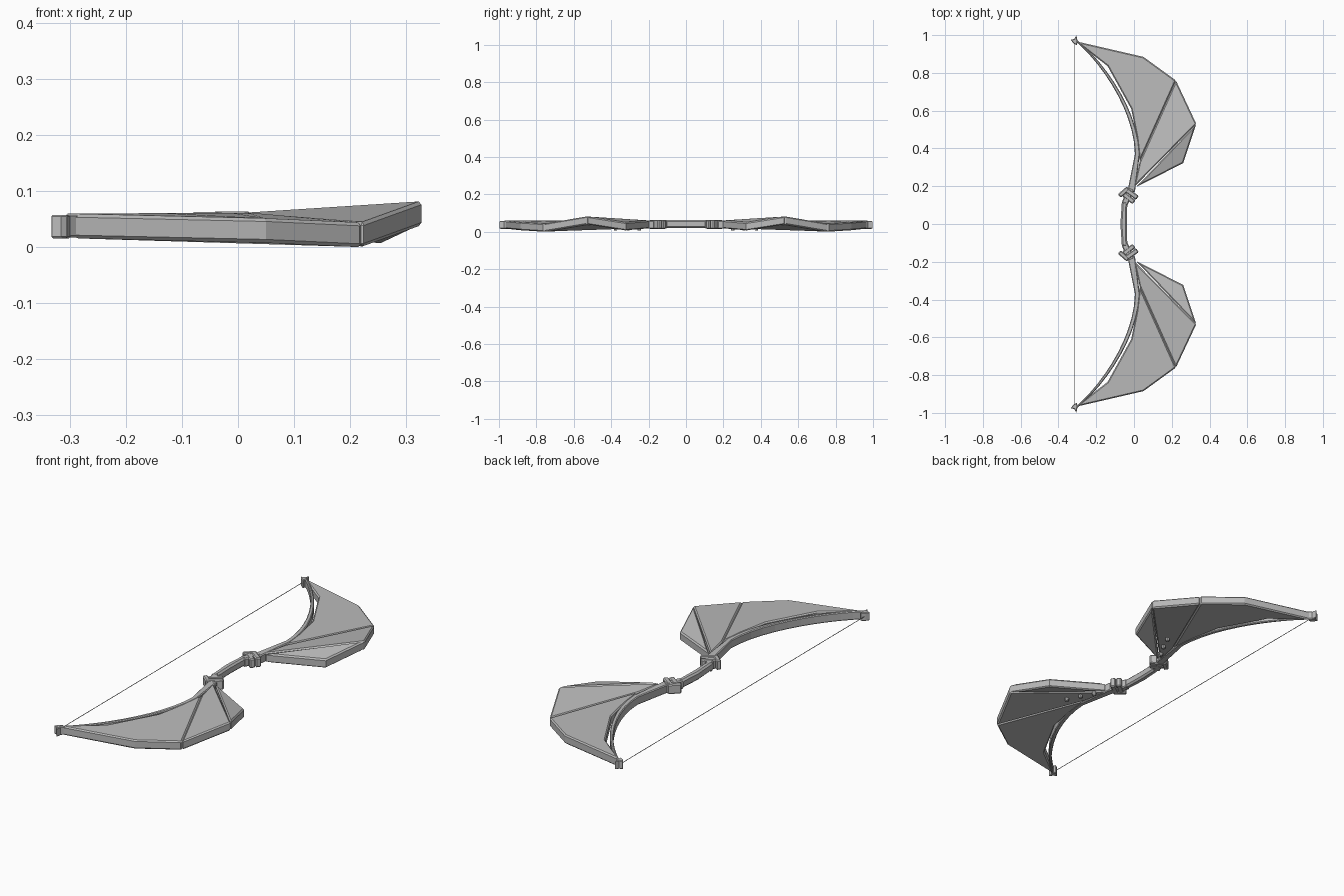
import bpy, bmesh, math
from mathutils import Vector, Matrix
from mathutils.geometry import interpolate_bezier

cube = bpy.data.objects.get("Cube")
if cube:
    bpy.data.objects.remove(cube, do_unlink=True)

grey = bpy.data.materials.new("plain_grey")
grey.use_nodes = True
colour = (0.5, 0.5, 0.5, 1)
grey.diffuse_color = colour
grey.node_tree.nodes["Principled BSDF"].inputs["Base Color"].default_value = colour

THICK = 0.044


def finish(name, bm, bevel=0.0, mirror=True):
    bmesh.ops.recalc_face_normals(bm, faces=bm.faces)
    mesh = bpy.data.meshes.new(name)
    bm.to_mesh(mesh)
    bm.free()
    mesh.materials.append(grey)
    obj = bpy.data.objects.new(name, mesh)
    bpy.context.collection.objects.link(obj)
    if bevel:
        mod = obj.modifiers.new("chamfer", "BEVEL")
        mod.width = bevel
        mod.segments = 1
        mod.limit_method = "ANGLE"
        mod.angle_limit = math.radians(60)
        mod.use_clamp_overlap = False
    if mirror:
        mod = obj.modifiers.new("other_half", "MIRROR")
        mod.use_axis = (False, True, False)
        mod.use_mirror_merge = False
    return obj


def slab(name, outline, thick=THICK, bevel=0.006, mirror=True):
    """Closed plate below an outline of (x, y, top z) points."""
    bm = bmesh.new()
    top = [bm.verts.new(p) for p in outline]
    low = [bm.verts.new((p[0], p[1], p[2] - thick)) for p in outline]
    bm.faces.new(top)
    bm.faces.new(low[::-1])
    for i in range(len(top)):
        j = (i + 1) % len(top)
        bm.faces.new((top[i], low[i], low[j], top[j]))
    return finish(name, bm, bevel, mirror)


def bar(name, start, end, width, thick, top):
    """Straight block lying between two points in plan."""
    a, b = Vector(start), Vector(end)
    side = (b - a).normalized().orthogonal() * width / 2
    pts = [a + side, b + side, b - side, a - side]
    return slab(name, [(p.x, p.y, top) for p in pts], thick, 0.005)


# Wing membrane: three folded panels meeting at a valley and a ridge
tip = (-0.31, 0.968, 0.06)
valley = (0.222, 0.76, 0.044)
ridge = (0.33, 0.53, 0.083)
root = (0.0, 0.195, 0.061)
fork = (0.03, 0.33, 0.061)
slab("wing_long_panel", [tip, (0.05, 0.885, 0.052), valley, fork,
                         (0.015, 0.46, 0.061), (-0.015, 0.61, 0.061),
                         (-0.14, 0.836, 0.061)])
slab("wing_middle_panel", [valley, ridge, root, fork])
slab("wing_root_panel", [ridge, (0.26, 0.322, 0.05), (0.01, 0.195, 0.061)])

# Curved limb: crescent that thickens towards the grip
inner = interpolate_bezier(Vector((-0.31, 0.968)), Vector((-0.17, 0.85)),
                           Vector((0.0, 0.60)), Vector((0.005, 0.37)), 12)
outer = []
for i, p in enumerate(inner):
    t = i / 11
    d = (inner[min(i + 1, 11)] - inner[max(i - 1, 0)]).normalized()
    outer.append(p + Vector((-d.y, d.x)) * (0.010 + 0.016 * t))
loop = inner + [Vector((-0.035, 0.17)), Vector((0.005, 0.17))] + outer[::-1]
slab("bow_limb", [(p.x, p.y, 0.060) for p in loop], 0.043, 0.004)

# Grip, slightly bowed
slab("grip", [(-0.035, -0.12, 0.062), (-0.038, 0, 0.062), (-0.035, 0.12, 0.062),
              (-0.064, 0.12, 0.062), (-0.072, 0, 0.062), (-0.064, -0.12, 0.062)],
     0.042, 0.008, False)

# Crossed bindings between grip and limb
bar("binding_core", (-0.05, 0.105), (-0.015, 0.19), 0.034, 0.044, 0.061)
bar("binding_inner_wrap", (-0.078, 0.148), (-0.03, 0.19), 0.024, 0.048, 0.063)
bar("binding_cross_wrap", (-0.04, 0.18), (0.018, 0.138), 0.026, 0.048, 0.064)
bar("binding_lower_wrap", (-0.055, 0.158), (0.0, 0.115), 0.026, 0.046, 0.062)

# Flared nock at the limb tip
slab("limb_nock", [(x, y, 0.058) for x, y in
                   ((-0.335, 0.975), (-0.316, 0.98), (-0.305, 1.0),
                    (-0.299, 0.968), (-0.302, 0.945), (-0.322, 0.958))],
     0.042, 0.003)

# Bowstring
bm = bmesh.new()
bmesh.ops.create_cone(bm, cap_ends=True, segments=6, radius1=0.0016, radius2=0.0016,
                      depth=1.95, matrix=Matrix.Translation((-0.316, 0, 0.037))
                      @ Matrix.Rotation(math.pi / 2, 4, "X"))
finish("bowstring", bm, mirror=False)

# Rivets under the middle panel
bm = bmesh.new()
for x, y in ((0.04, 0.25), (0.075, 0.31), (0.105, 0.376)):
    bmesh.ops.create_cone(bm, cap_ends=True, segments=8, radius1=0.008, radius2=0.012,
                          depth=0.02, matrix=Matrix.Translation((x, y, 0.016)))
finish("wing_rivets", bm)
